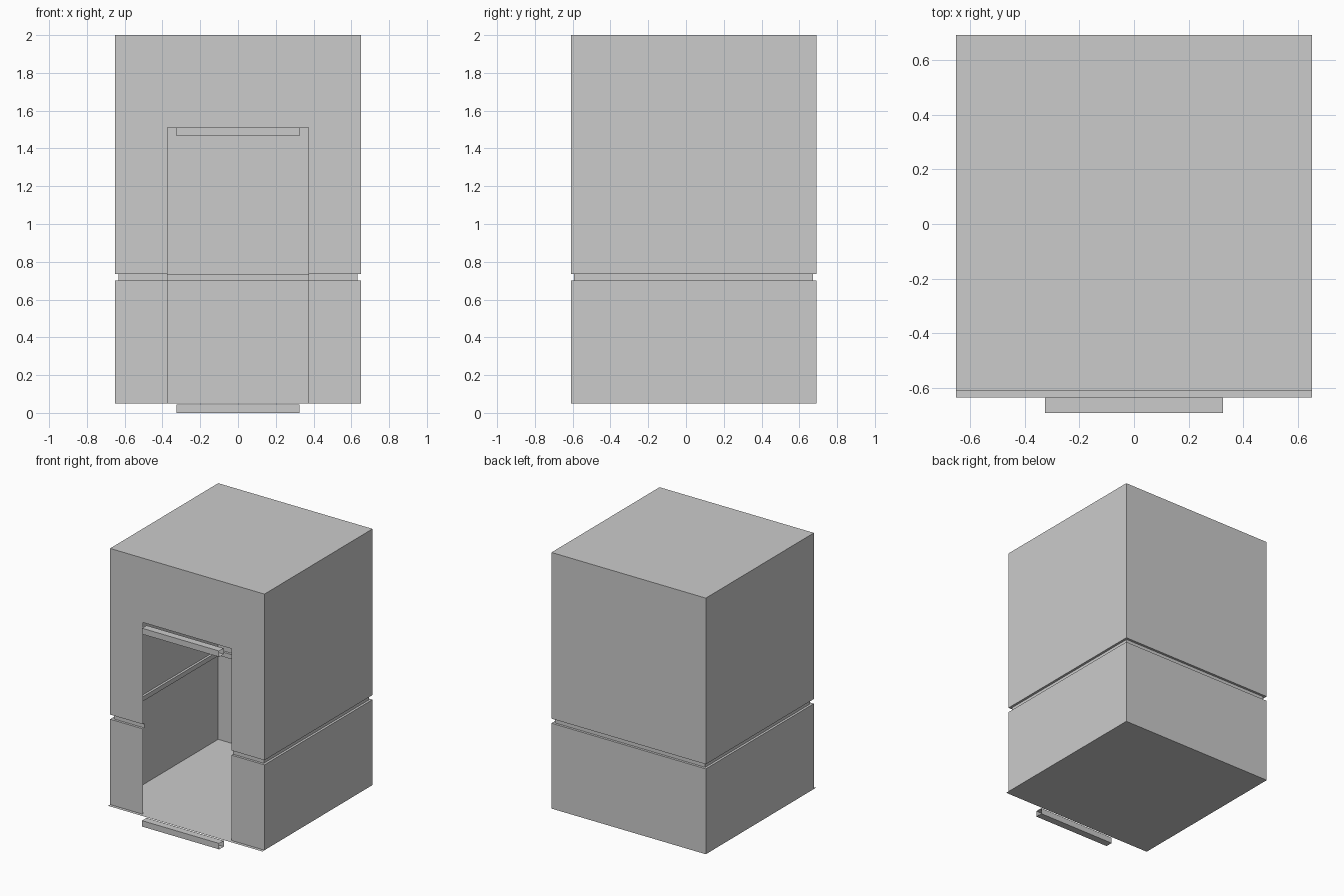
import bpy, bmesh

if "Cube" in bpy.data.objects:
    bpy.data.objects.remove(bpy.data.objects["Cube"])

X, Y0, Y1 = 0.65, -0.61, 0.69        # body half width, front, back
DOOR_X, DOOR_Z = 0.373, 1.51         # door opening
FLOOR, TOP = 0.05, 2.0
GROOVE = 0.018


def make(name, build):
    bm = bmesh.new()
    build(bm)
    bmesh.ops.remove_doubles(bm, verts=bm.verts, dist=1e-5)
    bmesh.ops.recalc_face_normals(bm, faces=bm.faces)
    mesh = bpy.data.meshes.new(name)
    bm.to_mesh(mesh)
    bm.free()
    obj = bpy.data.objects.new(name, mesh)
    bpy.context.collection.objects.link(obj)
    return obj


def face(bm, pts):
    return bm.faces.new([bm.verts.new(p) for p in pts])


def loft(bm, rows):
    # quads between consecutive rows of points
    for a, b in zip(rows, rows[1:]):
        for i in range(len(a) - 1):
            face(bm, (a[i], a[i + 1], b[i + 1], b[i]))


def plan(z, d):
    # wall path from the right door jamb round the back to the left jamb
    x, f, b = X - d, Y0 + d, Y1 - d
    return [(px, py, z) for px, py in
            ((DOOR_X, f), (x, f), (x, b), (-x, b), (-x, f), (-DOOR_X, f))]


# Thin shell walls with an inset groove, a closed band above the door, a roof
def shell(bm):
    profile = [(FLOOR, 0), (0.70, 0), (0.70, GROOVE),
               (0.735, GROOVE), (0.735, 0), (DOOR_Z, 0)]
    loft(bm, [plan(z, d) for z, d in profile])
    low, high = plan(DOOR_Z, 0), plan(TOP, 0)
    loft(bm, [low + low[:1], high + high[:1]])
    face(bm, high)


make("booth_walls", shell)

# Floor sheet, reaching slightly past the front wall
make("floor", lambda bm: face(bm, [(-X, Y0 - 0.025, FLOOR), (X, Y0 - 0.025, FLOOR),
                                   (X, Y1, FLOOR), (-X, Y1, FLOOR)]))


# Open-ended rails at the doorstep and door head
def rail(name, z0, z1):
    section = [(-0.69, z0), (-0.69, z1), (-0.635, z1), (-0.635, z0), (-0.69, z0)]
    make(name, lambda bm: loft(bm, [[(x, y, z) for y, z in section]
                                    for x in (-0.325, 0.325)]))


rail("door_step", 0.0, 0.045)
rail("door_head_rail", 1.465, DOOR_Z)
